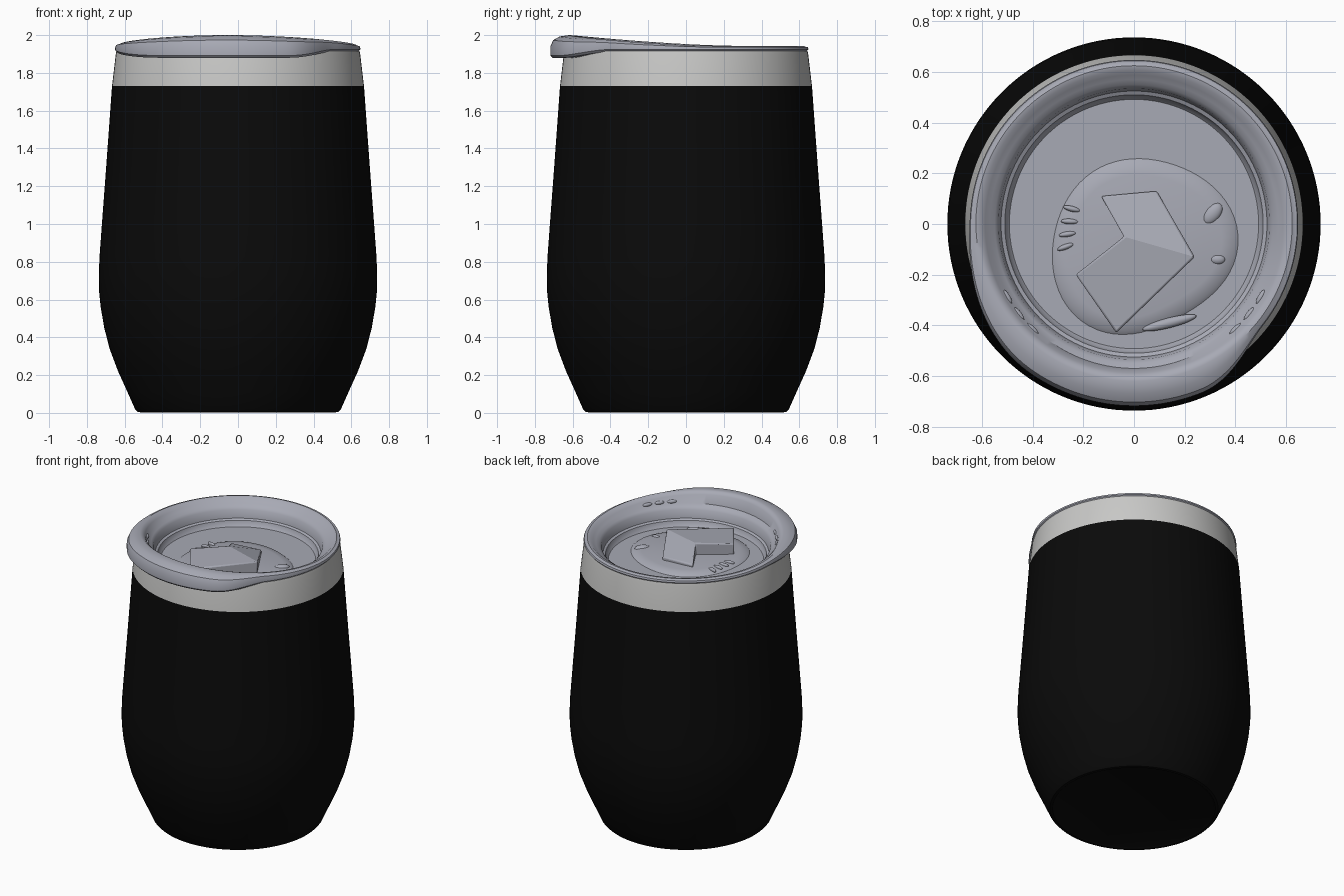
import bpy, bmesh, math
from mathutils import Vector

if "Cube" in bpy.data.objects:
    bpy.data.objects.remove(bpy.data.objects["Cube"], do_unlink=True)


def material(name, color):
    m = bpy.data.materials.new(name)
    m.use_nodes = True
    m.diffuse_color = (*color, 1)
    m.node_tree.nodes["Principled BSDF"].inputs["Base Color"].default_value = (*color, 1)
    return m


BLACK = material("matte black", (0.003, 0.003, 0.003))
STEEL = material("brushed steel", (0.58, 0.58, 0.57))
PLASTIC = material("grey plastic", (0.39, 0.40, 0.46))


def finish(name, bm, mat, angle=35):
    bmesh.ops.remove_doubles(bm, verts=bm.verts, dist=0.0005)
    bmesh.ops.recalc_face_normals(bm, faces=bm.faces)
    mesh = bpy.data.meshes.new(name)
    bm.to_mesh(mesh)
    bm.free()
    mesh.materials.append(mat)
    ob = bpy.data.objects.new(name, mesh)
    bpy.context.collection.objects.link(ob)
    bpy.ops.object.select_all(action='DESELECT')
    ob.select_set(True)
    bpy.context.view_layer.objects.active = ob
    bpy.ops.object.shade_smooth_by_angle(angle=math.radians(angle))
    return ob


def loft(name, profile, mat, steps=128, closed=False):
    """Sweep profile(angle) -> [(radius, z)] around the z axis."""
    bm = bmesh.new()
    rows = []
    for i in range(steps):
        a = math.tau * i / steps
        rows.append([bm.verts.new((r * math.cos(a), r * math.sin(a), z)) for r, z in profile(a)])
    n = len(rows[0])
    for i in range(steps):
        p, q = rows[i], rows[(i + 1) % steps]
        for j in range(n if closed else n - 1):
            k = (j + 1) % n
            bm.faces.new((p[j], q[j], q[k], p[k]))
    return finish(name, bm, mat)


def smooth(t):
    t = max(0.0, min(1.0, t))
    return t * t * (3 - 2 * t)


# Cup body and exposed steel collar
BODY = [(0, 0.012), (0.50, 0.012), (0.515, 0.003), (0.532, 0.005), (0.545, 0.02), (0.585, 0.11),
        (0.637, 0.225), (0.68, 0.34), (0.708, 0.45), (0.727, 0.56), (0.736, 0.65),
        (0.737, 0.73), (0.733, 0.83), (0.719, 1.02), (0.698, 1.30), (0.667, 1.73), (0, 1.73)]
COLLAR = [(0.667, 1.73), (0.647, 1.90), (0.643, 1.917), (0.625, 1.917), (0.625, 1.73)]
loft("cup_body", lambda a: BODY, BLACK)
loft("steel_collar", lambda a: COLLAR, STEEL, closed=True)


# Lid: dished disc whose rim swells into a drinking lip at the front
def lid_profile(a):
    d = (math.degrees(a) + 90 + 180) % 360 - 180      # degrees away from the front
    side = (52 - d) / 30 if d > 0 else (95 + d) / 60
    w = smooth(side)                                  # outward swelling
    h = smooth((115 - abs(d + 5)) / 115)              # upward swelling
    R = 0.648 + 0.07 * w
    top = 1.943 + 0.057 * h
    low = 1.912 - 0.032 * w
    ridge = 0.625 - 0.005 * h
    edge = R - ridge
    return [(0, 1.76), (0.54, 1.76), (0.60, 1.89), (0.62, low), (R - 0.012, low),
            (R, low + 0.012), (R, low + 0.5 * (top - low)),
            (R - 0.15 * edge, low + 0.78 * (top - low)),
            (R - 0.5 * edge, top - 0.007), (ridge, top), (0.605, top - 0.004),
            (0.588, top - 0.02), (0.57, 1.915), (0.55, 1.90), (0.535, 1.885),
            (0.525, 1.83), (0.51, 1.822), (0.504, 1.80), (0.492, 1.785), (0, 1.785)]


loft("lid", lid_profile, PLASTIC, steps=160)


# Low raised island on the dish floor
def island_profile(a):
    r = 0.36 + 0.02 * math.sin(2 * a + 0.6) + 0.015 * math.cos(3 * a)
    return [(r, 1.78), (r - 0.02, 1.797), (r - 0.07, 1.808), (0, 1.812)]


island = loft("lid_island", island_profile, PLASTIC, steps=64)
island.location = (0.03, -0.085, 0)


# Angular slider tab with a notch at the back
def prism(name, outline, base, bevel):
    bm = bmesh.new()
    bottom = [bm.verts.new((x, y, base)) for x, y, z in outline]
    top = [bm.verts.new((x, y, z)) for x, y, z in outline]
    bm.faces.new(bottom)
    n = len(top)
    for i in range(n):
        j = (i + 1) % n
        bm.faces.new((bottom[i], bottom[j], top[j], top[i]))
    # folded top: front panel and back arm meet along a crease
    bm.faces.new((top[0], top[1], top[2], top[5]))
    bm.faces.new((top[5], top[2], top[3], top[4]))
    ob = finish(name, bm, PLASTIC, 20)
    mod = ob.modifiers.new("soft edges", 'BEVEL')
    mod.width = bevel
    mod.segments = 2
    return ob


prism("slider_tab", [(-0.23, -0.20, 1.88), (-0.07, -0.43, 1.865), (0.24, -0.13, 1.885),
                     (0.09, 0.13, 1.83), (-0.13, 0.11, 1.825), (-0.04, -0.05, 1.892)], 1.78, 0.008)


# Small moulded bumps, ribs and lip vents
def bump(name, loc, size, turn=0.0):
    bm = bmesh.new()
    bmesh.ops.create_uvsphere(bm, u_segments=20, v_segments=10, radius=1)
    for v in bm.verts:
        v.co = Vector((v.co.x * size[0], v.co.y * size[1], v.co.z * size[2]))
    ob = finish(name, bm, PLASTIC)
    ob.location = loc
    ob.rotation_euler.z = turn


for i in range(4):
    bump(f"grip_rib_{i + 1}", (-0.27 + 0.008 * i, -0.09 + 0.05 * i, 1.803),
         (0.035, 0.011, 0.014), 0.35 - 0.2 * i)
bump("floor_bump_back", (0.31, 0.04, 1.80), (0.03, 0.05, 0.018), -0.7)
bump("floor_bump_side", (0.33, -0.14, 1.80), (0.03, 0.02, 0.015))
bump("floor_bump_front", (0.14, -0.39, 1.80), (0.11, 0.02, 0.018), 0.25)
for side, angle in (("left", -38), ("right", -142)):
    for i in range(3):
        a = math.radians(angle + (i - 1) * 8)
        bump(f"{side}_vent_{i + 1}", (0.578 * math.cos(a), 0.578 * math.sin(a), 1.925),
             (0.012, 0.033, 0.012), a)
